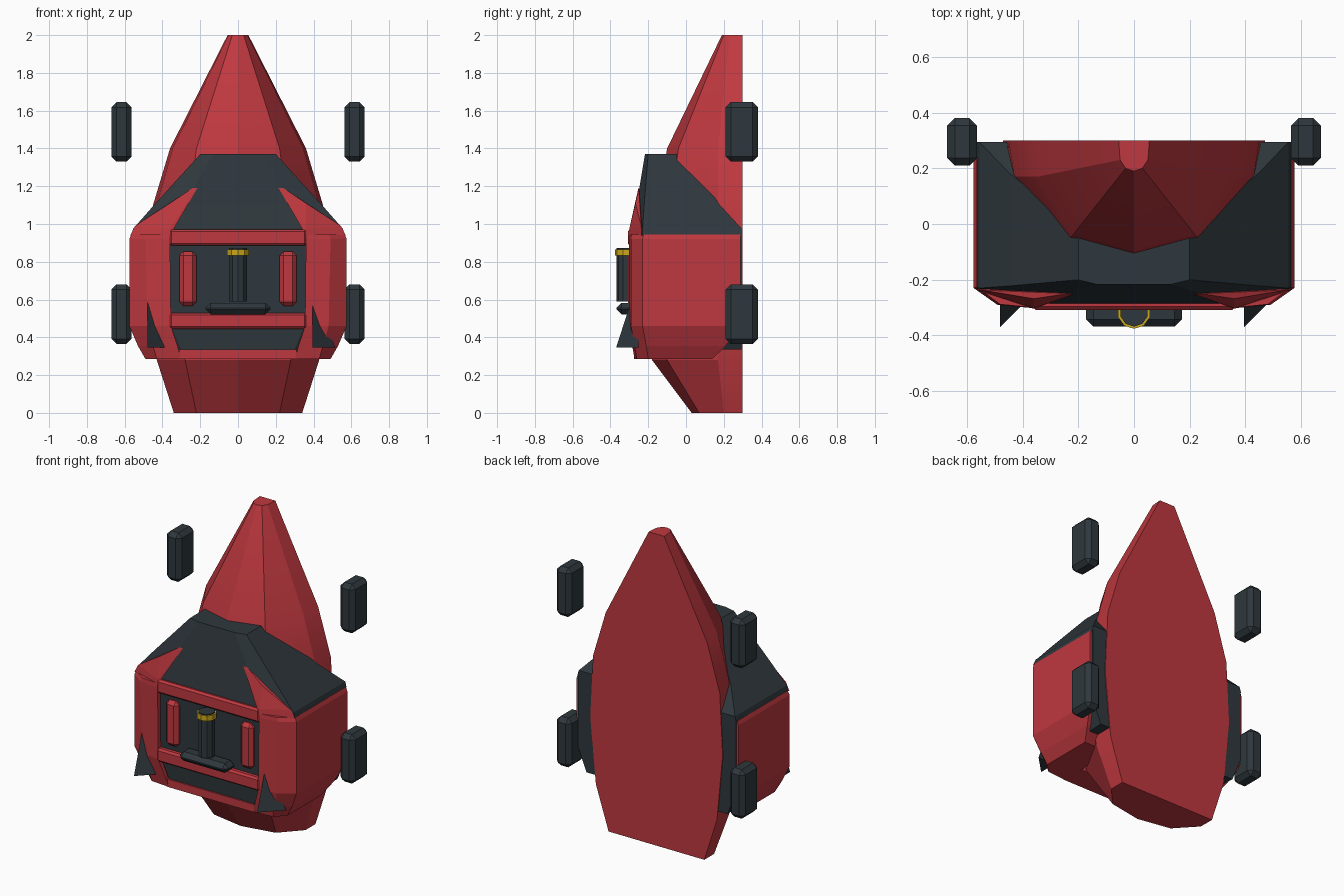
import bpy, bmesh, math
from mathutils import Vector

default = bpy.data.objects.get("Cube")
if default:
    bpy.data.objects.remove(default, do_unlink=True)


def material(name, rgb):
    m = bpy.data.materials.new(name)
    m.use_nodes = True
    color = (*rgb, 1)
    m.diffuse_color = color
    m.node_tree.nodes["Principled BSDF"].inputs["Base Color"].default_value = color
    return m


RED = material("red paint", (0.52, 0.04, 0.05))
DARK = material("dark slate", (0.028, 0.039, 0.047))
GOLD = material("gold", (0.6, 0.39, 0.01))


def finish(name, bm, mat):
    bmesh.ops.recalc_face_normals(bm, faces=bm.faces)
    mesh = bpy.data.meshes.new(name)
    bm.to_mesh(mesh)
    bm.free()
    mesh.materials.append(mat)
    ob = bpy.data.objects.new(name, mesh)
    bpy.context.collection.objects.link(ob)
    return ob


def loft(name, rings, mat):
    """Bridge closed rings of 3D points and cap both ends."""
    bm = bmesh.new()
    loops = [[bm.verts.new(p) for p in ring] for ring in rings]
    n = len(loops[0])
    for a, b in zip(loops, loops[1:]):
        for i in range(n):
            j = (i + 1) % n
            bm.faces.new((a[i], a[j], b[j], b[i]))
    bm.faces.new(loops[0])
    bm.faces.new(loops[-1])
    return finish(name, bm, mat)


def symmetric(z, half):
    """Closed ring from the +x half outline, listed back to front."""
    left = [(-x, y, z) for x, y in reversed(half) if x > 0]
    return [(x, y, z) for x, y in half] + left


def solid(name, points, mat):
    bm = bmesh.new()
    verts = [bm.verts.new(p) for p in points]
    bmesh.ops.convex_hull(bm, input=verts)
    return finish(name, bm, mat)


def box(name, low, high, mat, bevel=0.0, segments=1):
    low, high = Vector(low), Vector(high)
    bm = bmesh.new()
    bmesh.ops.create_cube(bm, size=1)
    for v in bm.verts:
        v.co = (low + high) / 2 + v.co * (high - low)
    if bevel:
        bmesh.ops.bevel(bm, geom=bm.edges[:], offset=bevel, segments=segments,
                        profile=0.5, affect='EDGES')
    return finish(name, bm, mat)


def cylinder(name, radius, z0, z1, y, mat, sides=10):
    def ring(z):
        angles = [math.tau * i / sides for i in range(sides)]
        return [(radius * math.sin(a), y - radius * math.cos(a), z) for a in angles]
    return loft(name, [ring(z0), ring(z1)], mat)


# Long faceted hull with a flat back
hull = loft("hull", [
    symmetric(0.0, [(0.34, 0.3), (0.34, 0.2), (0.22, 0.07), (0, 0.03)]),
    symmetric(0.28, [(0.43, 0.3), (0.43, 0.17), (0.28, -0.1), (0, -0.18)]),
    symmetric(0.7, [(0.47, 0.3), (0.46, 0.17), (0.29, -0.1), (0, -0.18)]),
    symmetric(1.1, [(0.45, 0.3), (0.43, 0.17), (0.26, -0.08), (0, -0.15)]),
    symmetric(1.4, [(0.36, 0.3), (0.345, 0.17), (0.22, -0.04), (0, -0.1)]),
    symmetric(2.0, [(0.055, 0.3), (0.05, 0.23), (0.03, 0.2), (0, 0.19)]),
], RED)
bpy.context.view_layer.objects.active = hull
hull.select_set(True)
bpy.ops.object.shade_smooth_by_angle(angle=math.radians(20))
hull.select_set(False)

# Dark inner body and sloped canopy
loft("inner_body", [
    symmetric(0.335, [(0.5, 0.295), (0.48, -0.15), (0.3, -0.265)]),
    symmetric(0.48, [(0.56, 0.295), (0.55, -0.2), (0.36, -0.275)]),
    symmetric(0.95, [(0.56, 0.295), (0.55, -0.2), (0.36, -0.275)]),
], DARK)
loft("canopy", [
    symmetric(0.94, [(0.565, 0.295), (0.565, -0.23), (0.36, -0.285)]),
    symmetric(0.975, [(0.555, 0.295), (0.555, -0.23), (0.36, -0.285)]),
    symmetric(1.1, [(0.445, 0.18), (0.445, -0.222), (0.29, -0.262)]),
    symmetric(1.37, [(0.2, -0.01), (0.2, -0.2), (0.13, -0.217)]),
], DARK)


def fender_ring(s, z, inner, middle, outer, front, side_front, back):
    pts = [(inner, front), (middle, front + 0.012), (outer, side_front),
           (outer, back), (inner, back)]
    return [(s * x, y, z) for x, y in pts]


# Parts repeated on each side
for s, side in ((1, "left"), (-1, "right")):
    loft(f"{side}_fender", [
        fender_ring(s, 0.285, 0.30, 0.43, 0.49, -0.272, -0.2, 0.14),
        fender_ring(s, 0.355, 0.32, 0.45, 0.53, -0.285, -0.21, 0.21),
        fender_ring(s, 0.46, 0.355, 0.48, 0.575, -0.302, -0.23, 0.288),
        fender_ring(s, 0.92, 0.36, 0.49, 0.575, -0.302, -0.23, 0.288),
        fender_ring(s, 0.945, 0.36, 0.48, 0.565, -0.3, -0.225, 0.288),
    ], RED)

    pillar = [(0.36, -0.304, 0.94), (0.57, -0.235, 0.94), (0.545, -0.237, 0.99),
              (0.36, -0.3, 0.975), (0.36, -0.268, 1.11), (0.215, -0.252, 1.19),
              (0.24, -0.25, 1.19), (0.42, -0.2, 0.95)]
    solid(f"{side}_pillar", [(s * x, y, z) for x, y, z in pillar], RED)

    # Long rear light
    x = s * 0.265
    box(f"{side}_light", (x - 0.045, -0.307, 0.565), (x + 0.045, -0.25, 0.855),
        RED, 0.022)

    # Wheels
    for row, z in (("lower", 0.365), ("upper", 1.33)):
        xs = sorted((s * 0.563, s * 0.67))
        box(f"{side}_{row}_wheel", (xs[0], 0.21, z), (xs[1], 0.38, z + 0.315),
            DARK, 0.027)

# Pointed fins, both turned the same way
for side, x in (("left", 0.395), ("right", -0.48)):
    solid(f"{side}_fin", [(x, -0.37, 0.345), (x, -0.25, 0.345), (x + 0.12, -0.25, 0.345),
                          (x, -0.265, 0.67)], DARK)

# Front frame
box("upper_bar", (-0.365, -0.308, 0.885), (0.365, -0.24, 0.972), RED, 0.012)
box("lower_bar", (-0.365, -0.308, 0.445), (0.365, -0.24, 0.53), RED, 0.012)
box("lower_lip", (-0.31, -0.274, 0.285), (0.31, -0.12, 0.335), RED)

# Centre pipe with its band and step
cylinder("centre_pipe", 0.05, 0.59, 0.872, -0.318, DARK)
cylinder("pipe_band", 0.06, 0.832, 0.866, -0.316, GOLD)
box("step", (-0.172, -0.368, 0.522), (0.172, -0.26, 0.582), DARK, 0.026)
